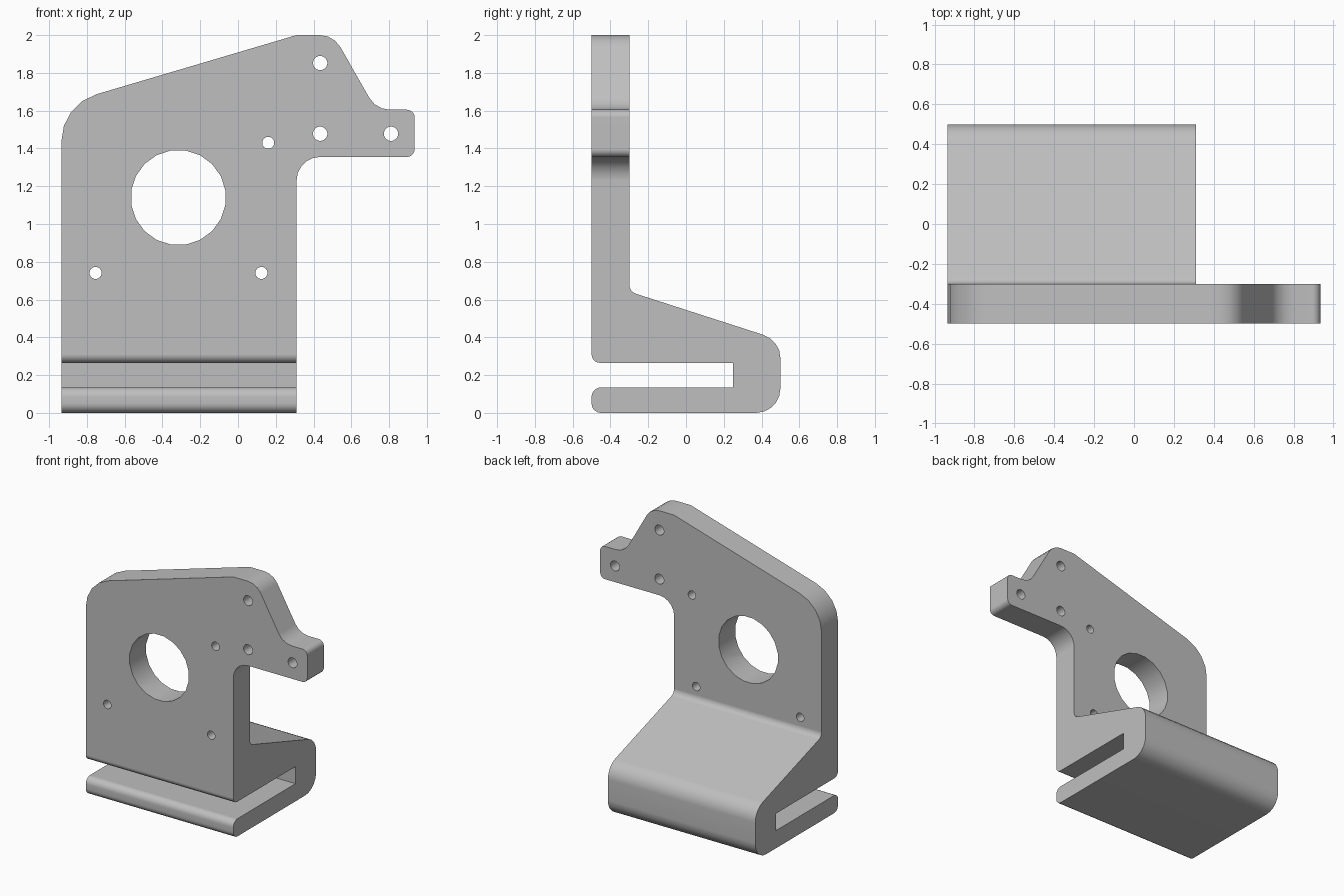
import bpy
import bmesh
import math
from mathutils import Matrix, Vector

cube = bpy.data.objects.get("Cube")
if cube:
    bpy.data.objects.remove(cube, do_unlink=True)

STEP = math.radians(18)  # angle covered by one facet of a rounded corner


def rounded(corners):
    """Turn (u, v, radius) corners into an outline with filleted corners."""
    points = []
    for i, (u, v, radius) in enumerate(corners):
        p = Vector((u, v))
        if radius == 0:
            points.append(p)
            continue
        a = (Vector(corners[i - 1][:2]) - p).normalized()
        b = (Vector(corners[(i + 1) % len(corners)][:2]) - p).normalized()
        opening = a.angle(b)
        turn = math.pi - opening
        centre = p + (a + b).normalized() * radius / math.sin(opening / 2)
        start = p + a * radius / math.tan(opening / 2) - centre
        sign = 1 if a.cross(b) < 0 else -1
        count = max(3, round(turn / STEP))
        for k in range(count + 1):
            spin = Matrix.Rotation(sign * turn * k / count, 2)
            points.append(centre + spin @ start)
    return points


def add_object(name, bm):
    bmesh.ops.recalc_face_normals(bm, faces=bm.faces)
    mesh = bpy.data.meshes.new(name)
    bm.to_mesh(mesh)
    bm.free()
    obj = bpy.data.objects.new(name, mesh)
    bpy.context.collection.objects.link(obj)
    return obj


def prism(name, corners, place, along):
    """Extrude a rounded outline; place maps (u, v) to a 3D point."""
    bm = bmesh.new()
    face = bm.faces.new([bm.verts.new(place(*p)) for p in rounded(corners)])
    result = bmesh.ops.extrude_face_region(bm, geom=[face])
    verts = [g for g in result["geom"] if isinstance(g, bmesh.types.BMVert)]
    bmesh.ops.translate(bm, verts=verts, vec=along)
    return add_object(name, bm)


def boolean(target, tool, operation):
    tool.hide_render = True
    mod = target.modifiers.new(operation, 'BOOLEAN')
    mod.operation, mod.object, mod.solver = operation, tool, 'EXACT'
    bpy.context.view_layer.objects.active = target
    bpy.ops.object.modifier_apply(modifier=mod.name)
    bpy.data.objects.remove(tool, do_unlink=True)


# Side section: upright plate, sloping foot and the open clamp slot
bracket = prism("clamp_bracket", [
    (-0.5, 2.1, 0), (-0.5, 0.265, 0.045), (0.25, 0.265, 0), (0.25, 0.135, 0),
    (-0.5, 0.135, 0.05), (-0.5, 0, 0.05), (0.5, 0, 0.13), (0.5, 0.384, 0.13),
    (-0.3, 0.642, 0.05), (-0.3, 2.1, 0),
], lambda y, z: (-1, y, z), (2, 0, 0))

# Front outline: sloping top, raised peak and the side arm
outline = prism("front_outline", [
    (-0.935, -0.1, 0), (0.31, -0.1, 0), (0.31, 1.355, 0.125),
    (0.935, 1.355, 0.04), (0.935, 1.605, 0.04), (0.731, 1.605, 0.125),
    (0.506, 2, 0.125), (0.31, 2, 0), (-0.935, 1.632, 0.26),
], lambda x, z: (x, -0.6, z), (0, 1.2, 0))
boolean(bracket, outline, 'INTERSECT')

# Motor opening and screw holes through the plate
holes = [(-0.316, 1.14, 0.252)]
holes += [(x, z, 0.038) for x, z in ((0.435, 1.852), (0.435, 1.478), (0.81, 1.478))]
holes += [(x, z, 0.032) for x, z in ((0.16, 1.43), (0.124, 0.741), (-0.754, 0.741))]
drill = bmesh.new()
for x, z, radius in holes:
    pose = (Matrix.Translation((x, -0.4, z)) @ Matrix.Rotation(math.pi / 2, 4, 'X')
            @ Matrix.Rotation(STEP / 2, 4, 'Z'))
    bmesh.ops.create_cone(drill, cap_ends=True, segments=20, radius1=radius,
                          radius2=radius, depth=0.3, matrix=pose)
boolean(bracket, add_object("hole_cutter", drill), 'DIFFERENCE')

# Plain grey plastic
grey = bpy.data.materials.new("plain_grey")
grey.use_nodes = True
colour = (0.52, 0.52, 0.52, 1)
grey.diffuse_color = colour
grey.node_tree.nodes["Principled BSDF"].inputs["Base Color"].default_value = colour
bracket.data.materials.clear()
bracket.data.materials.append(grey)

# Smooth fillets, crisp edges, flat large faces
bpy.ops.object.select_all(action='DESELECT')
bracket.select_set(True)
bpy.context.view_layer.objects.active = bracket
bpy.ops.object.shade_smooth_by_angle(angle=math.radians(30))
weighted = bracket.modifiers.new("flat_faces", 'WEIGHTED_NORMAL')
weighted.keep_sharp = True
